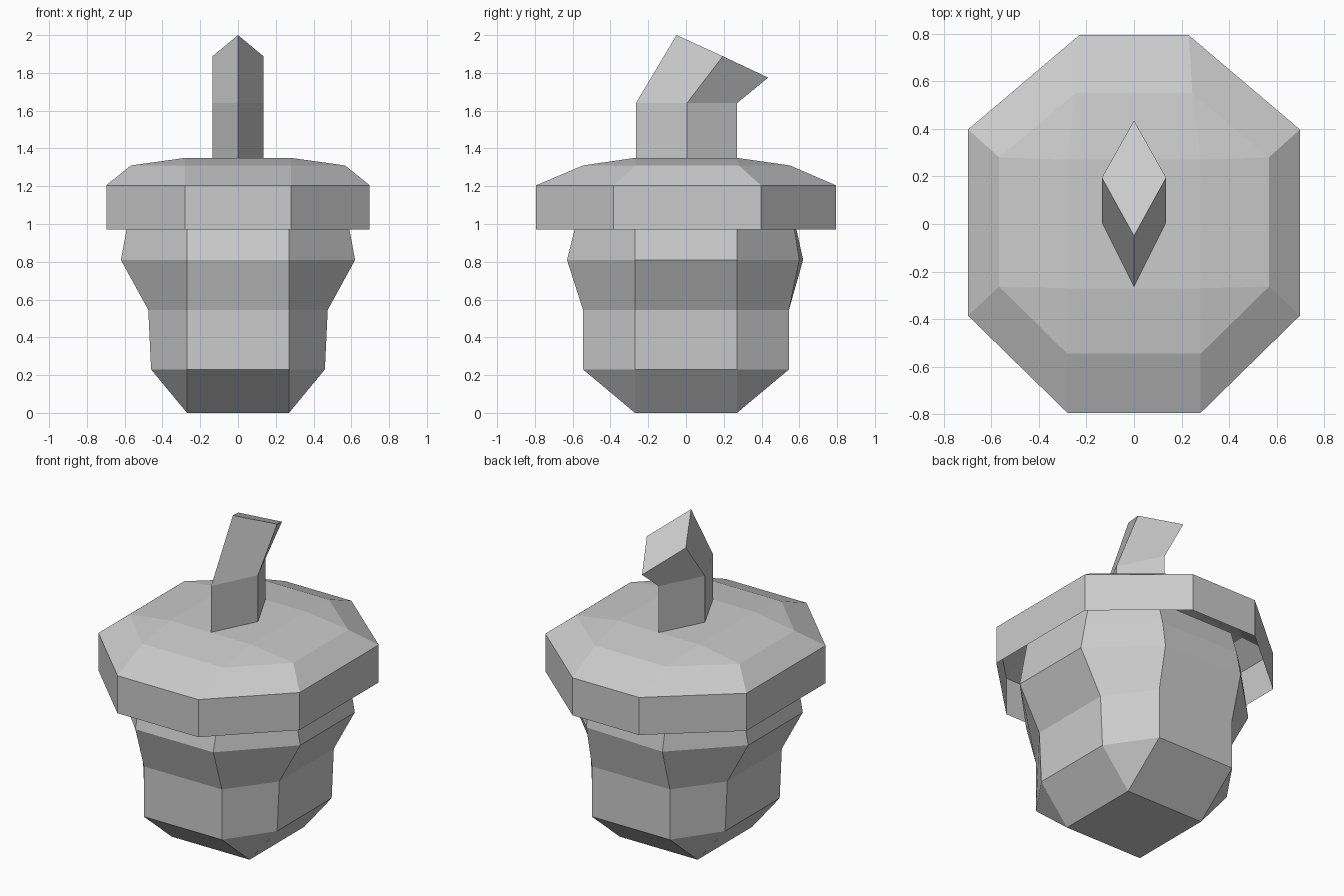
import bpy
import bmesh

if "Cube" in bpy.data.objects:
    bpy.data.objects.remove(bpy.data.objects["Cube"])


def octagon(z, x, y_front, y_back, flat_front, flat_back, side_front, side_back, skew=0.0):
    """Long-cornered octagon; skew pulls in the back right corner."""
    return [(-flat_front, -y_front, z), (flat_front, -y_front, z),
            (x, -side_front, z), (x, side_back, z),
            (flat_back, y_back - skew, z), (-flat_back, y_back, z),
            (-x, side_back, z), (-x, -side_front, z)]


def loft(name, rings, cap_bottom=True, cap_top=True):
    """Skin a stack of matching rings into one flat-shaded object."""
    bm = bmesh.new()
    loops = [[bm.verts.new(p) for p in ring] for ring in rings]
    n = len(loops[0])
    for a, b in zip(loops, loops[1:]):
        for i in range(n):
            j = (i + 1) % n
            bm.faces.new((a[i], a[j], b[j], b[i]))
    if cap_bottom:
        bm.faces.new(loops[0][::-1])
    if cap_top:
        bm.faces.new(loops[-1])
    # rings that close to a rectangle have doubled corners
    bmesh.ops.remove_doubles(bm, verts=bm.verts[:], dist=0.001)
    mesh = bpy.data.meshes.new(name)
    bm.to_mesh(mesh)
    bm.free()
    obj = bpy.data.objects.new(name, mesh)
    bpy.context.collection.objects.link(obj)
    return obj


# nut body, its top tucked up inside the open cap
f = 0.27
loft("nut_body", [
    octagon(0.00, f, f, f, f, f, f, f),
    octagon(0.23, 0.46, 0.545, 0.545, f, f, f, f),
    octagon(0.545, 0.475, 0.545, 0.545, f, f, f, f),
    octagon(0.81, 0.62, 0.63, 0.62, f, f, f, f, 0.02),
    octagon(0.97, 0.59, 0.59, 0.585, f, f, f, f, 0.01),
    octagon(1.12, 0.56, 0.54, 0.535, f, f, f, f),
])

# cap shell, open underneath
loft("cap", [
    octagon(0.97, 0.697, 0.793, 0.793, 0.28, 0.23, 0.385, 0.397),
    octagon(1.205, 0.697, 0.793, 0.793, 0.28, 0.23, 0.385, 0.397),
    octagon(1.31, 0.567, 0.545, 0.55, 0.28, 0.245, 0.263, 0.28),
    octagon(1.35, 0.28, f, f, 0.28, 0.28, f, f),
], cap_bottom=False)


# bent diamond stem
def diamond(front, side, back, x=0.135):
    return [(0, *front), (x, *side), (0, *back), (-x, *side)]


loft("stem", [
    diamond((-0.265, 1.345), (0.005, 1.345), (0.27, 1.345)),
    diamond((-0.265, 1.64), (0.005, 1.64), (0.27, 1.64)),
    diamond((-0.05, 2.0), (0.195, 1.888), (0.435, 1.775)),
])
